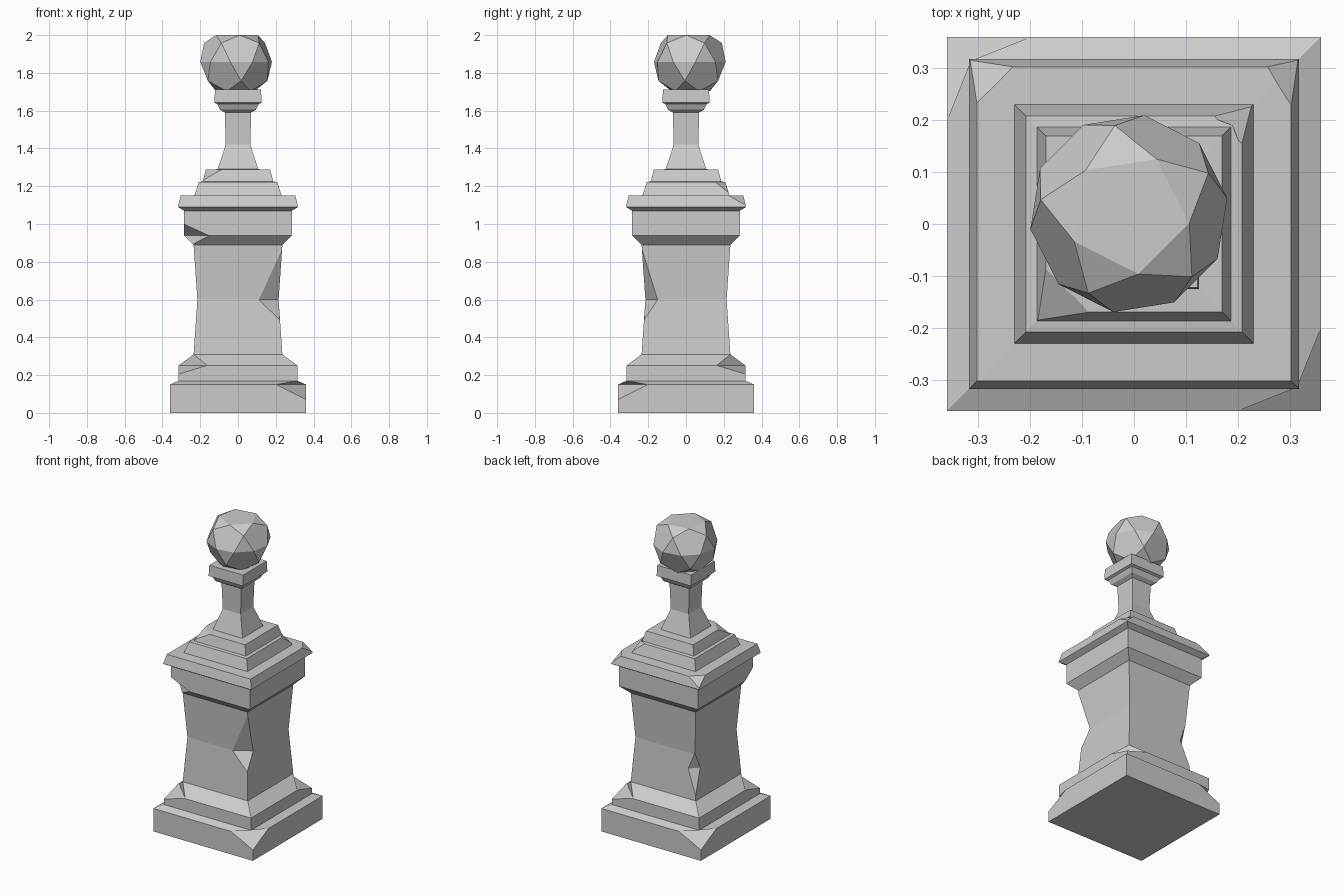
import bpy, bmesh
from math import sin, cos, radians

if "Cube" in bpy.data.objects:
    bpy.data.objects.remove(bpy.data.objects["Cube"])


def finish(name, bm):
    bmesh.ops.recalc_face_normals(bm, faces=bm.faces)
    me = bpy.data.meshes.new(name)
    bm.to_mesh(me)
    bm.free()
    ob = bpy.data.objects.new(name, me)
    bpy.context.collection.objects.link(ob)
    return ob


def square_loft(name, profile):
    """Stack of square rings given as (half width, height)."""
    bm = bmesh.new()
    rings = [[bm.verts.new((sx * w, sy * w, z)) for sx, sy in
              ((-1, -1), (1, -1), (1, 1), (-1, 1))] for w, z in profile]
    for a, b in zip(rings, rings[1:]):
        for i in range(4):
            j = (i + 1) % 4
            bm.faces.new((a[i], a[j], b[j], b[i]))
    bm.faces.new(rings[0][::-1])
    bm.faces.new(rings[-1])
    return finish(name, bm)


def hull(name, points):
    bm = bmesh.new()
    for p in points:
        bm.verts.new(p)
    bmesh.ops.convex_hull(bm, input=bm.verts[:])
    bmesh.ops.dissolve_limit(bm, angle_limit=radians(4), verts=bm.verts[:], edges=bm.edges[:])
    return finish(name, bm)


def chip(target, sx, sy, points):
    """Knock a piece off one corner; points are for the (+x, +y) corner."""
    cutter = hull("chip_cutter", [(sx * x, sy * y, z) for x, y, z in points])
    cutter.hide_render = True
    cutter.hide_viewport = True
    cutter.display_type = 'WIRE'
    mod = target.modifiers.new("chip", 'BOOLEAN')
    mod.operation = 'DIFFERENCE'
    mod.solver = 'EXACT'
    mod.object = cutter


# Pedestal: plinth, waisted shaft, cornice and steps
pedestal = square_loft("pedestal", [
    (.36, 0), (.36, .15), (.315, .17), (.315, .25), (.235, .31), (.215, .6),
    (.235, .89), (.285, .94), (.285, 1.07), (.318, 1.09), (.303, 1.15),
    (.23, 1.152), (.208, 1.222), (.187, 1.225), (.17, 1.288), (.108, 1.29)])

# Neck and small capital
square_loft("neck", [(.108, 1.288), (.065, 1.42), (.07, 1.59), (.095, 1.605),
                     (.11, 1.635), (.125, 1.642), (.122, 1.712)])

# Faceted ball: pentagons and triangles
pts = []
for r, dz, n, start in ((.118, .142, 5, -9), (.172, .1, 5, 27), (.192, 0, 10, 9),
                        (.168, -.1, 5, -9), (.108, -.155, 5, 27)):
    for k in range(n):
        a = radians(start + k * 360 / n)
        pts.append((-.01 + r * cos(a), .02 + r * sin(a), 1.858 + dz))
hull("ball", pts)

# Chips on the plinth corners
for sx, sy in ((1, -1), (-1, 1)):
    chip(pedestal, sx, sy, [(.361, .2, .15), (.2, .361, .15), (.361, .361, .07), (.45, .45, .25)])
for sx, sy in ((-1, -1), (1, 1)):
    chip(pedestal, sx, sy, [(.316, .16, .252), (.16, .316, .252), (.316, .316, .205),
                            (.235, .235, .312), (.4, .4, .3)])

# Notches in the shaft corners
chip(pedestal, 1, -1, [(.234, .234, .87), (.11, .216, .6), (.216, .15, .6),
                       (.221, .221, .49), (.32, .32, .6)])
chip(pedestal, -1, 1, [(.218, .218, .63), (.17, .223, .5), (.223, .17, .5),
                       (.233, .233, .34), (.3, .3, .5)])

# Chips on the cornice and steps
chip(pedestal, -1, -1, [(.286, .286, 1.0), (.15, .286, .938), (.286, .2, .938),
                        (.238, .238, .893), (.36, .36, .92)])
chip(pedestal, -1, 1, [(.31, .225, 1.151), (.225, .31, 1.151), (.315, .315, 1.1), (.4, .4, 1.18)])
chip(pedestal, 1, 1, [(.31, .215, 1.151), (.255, .305, 1.151), (.319, .319, 1.095), (.4, .4, 1.18)])
chip(pedestal, -1, -1, [(.175, .08, 1.289), (.08, .175, 1.289), (.187, .187, 1.23), (.25, .25, 1.31)])
chip(pedestal, 1, 1, [(.212, .15, 1.223), (.15, .212, 1.223), (.23, .23, 1.16), (.28, .28, 1.24)])
